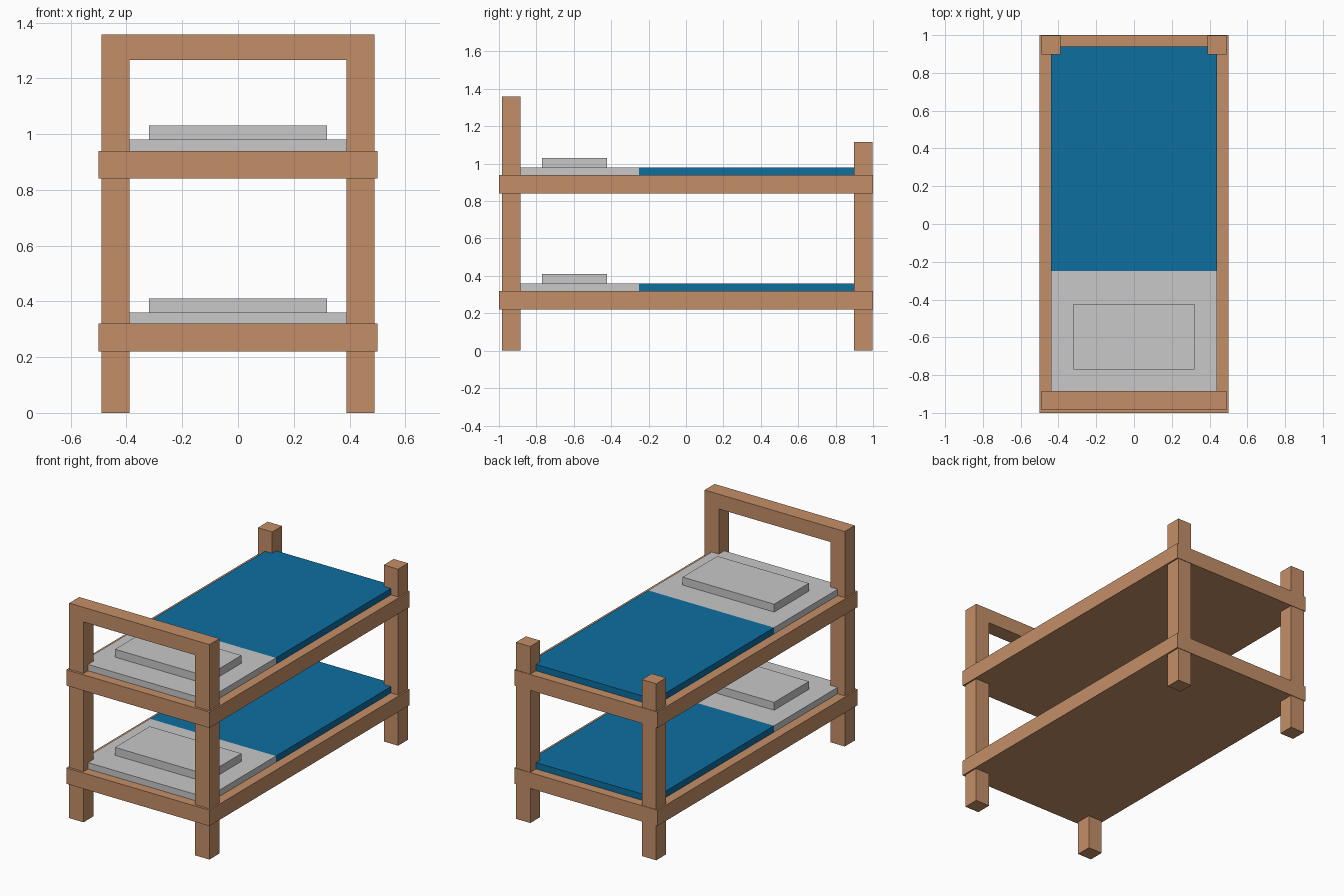
import bpy
import bmesh
from mathutils import Vector

if "Cube" in bpy.data.objects:
    bpy.data.objects.remove(bpy.data.objects["Cube"])


def material(name, rgb):
    m = bpy.data.materials.new(name)
    m.diffuse_color = (*rgb, 1.0)
    m.use_nodes = True
    m.node_tree.nodes["Principled BSDF"].inputs["Base Color"].default_value = m.diffuse_color
    return m


WOOD = material("warm wood", (0.552, 0.275, 0.138))
LINEN = material("pale grey linen", (0.578, 0.578, 0.578))
BLUE = material("blue blanket", (0.004, 0.156, 0.352))


def finish(name, bm, *mats):
    bmesh.ops.recalc_face_normals(bm, faces=bm.faces)
    mesh = bpy.data.meshes.new(name)
    bm.to_mesh(mesh)
    bm.free()
    for m in mats:
        mesh.materials.append(m)
    obj = bpy.data.objects.new(name, mesh)
    bpy.context.collection.objects.link(obj)
    return obj


def box_bm(x, y, z):
    """Box from (min, max) pairs on each axis."""
    bm = bmesh.new()
    bmesh.ops.create_cube(bm, size=1.0)
    for v in bm.verts:
        v.co = Vector([(a + b) / 2 + c * (b - a) for (a, b), c in zip((x, y, z), v.co)])
    return bm


# Head frame: two posts and a top rail as one upside-down U
OUT, IN, TOP, RAIL = 0.49, 0.39, 1.358, 1.265
outline = [(-OUT, 0), (-OUT, TOP), (OUT, TOP), (OUT, 0),
           (IN, 0), (IN, RAIL), (-IN, RAIL), (-IN, 0)]
bm = bmesh.new()
face = bm.faces.new([bm.verts.new((x, -0.985, z)) for x, z in outline])
new = bmesh.ops.extrude_face_region(bm, geom=[face])["geom"]
bmesh.ops.translate(bm, vec=(0, 0.1, 0),
                    verts=[g for g in new if isinstance(g, bmesh.types.BMVert)])
finish("head_frame", bm, WOOD)

# Foot posts
for side, x in (("left", (-OUT, -IN)), ("right", (IN, OUT))):
    finish(f"foot_post_{side}", box_bm(x, (0.898, 0.997), (0, 1.115)), WOOD)

# Two bunks: base board, mattress with blanket, pillow
for level, z in (("lower", 0.22), ("upper", 0.84)):
    finish(f"{level}_bed_base", box_bm((-0.5, 0.5), (-1, 1), (z, z + 0.1)), WOOD)

    bm = box_bm((-0.44, 0.44), (-0.94, 0.94), (z + 0.1, z + 0.14))
    bmesh.ops.bisect_plane(bm, geom=bm.verts[:] + bm.edges[:] + bm.faces[:],
                           plane_co=(0, -0.25, 0), plane_no=(0, 1, 0))
    for f in bm.faces:  # blanket covers the foot end
        f.material_index = int(f.calc_center_median().y > -0.25)
    finish(f"{level}_mattress", bm, LINEN, BLUE)

    finish(f"{level}_pillow",
           box_bm((-0.32, 0.32), (-0.77, -0.423), (z + 0.14, z + 0.19)), LINEN)
